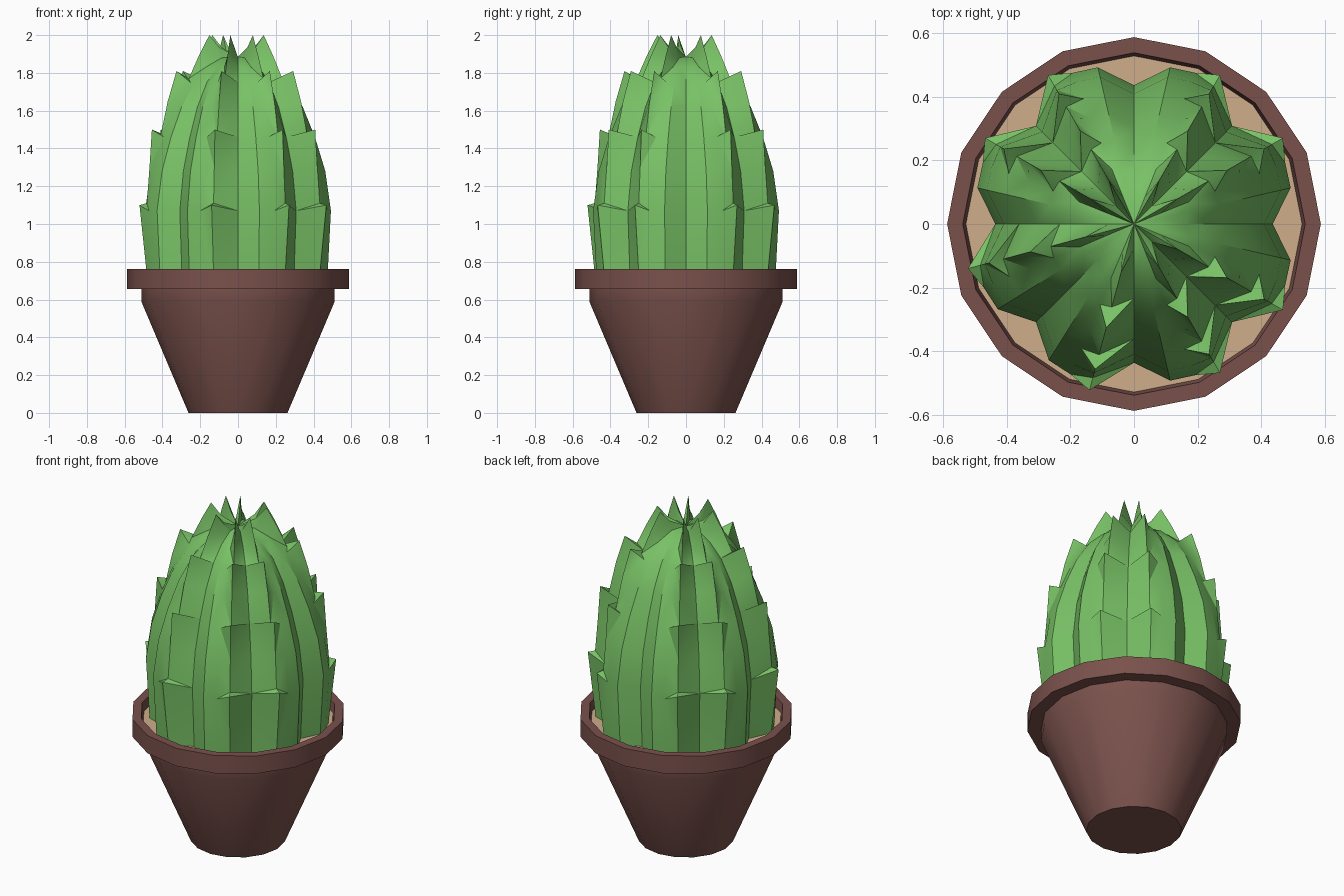
import bpy, bmesh, math

if "Cube" in bpy.data.objects:
    bpy.data.objects.remove(bpy.data.objects["Cube"])


def material(name, color):
    m = bpy.data.materials.new(name)
    m.diffuse_color = (*color, 1)
    m.use_nodes = True
    m.node_tree.nodes["Principled BSDF"].inputs["Base Color"].default_value = m.diffuse_color
    return m


POT = material("brown clay", (0.195, 0.083, 0.072))
SOIL = material("tan sand", (0.62, 0.42, 0.26))
GREEN = material("cactus green", (0.19, 0.54, 0.133))


def loft(name, columns, mat, angle=30):
    """Skin a closed ring of vertical columns (lists of points)."""
    bm = bmesh.new()
    grid = [[bm.verts.new(p) for p in col] for col in columns]
    for i, a in enumerate(grid):
        b = grid[(i + 1) % len(grid)]
        for j in range(len(a) - 1):
            bm.faces.new((a[j], b[j], b[j + 1], a[j + 1]))
    bmesh.ops.remove_doubles(bm, verts=bm.verts, dist=0.0005)
    # tooth sides are bent, so triangulate them
    bmesh.ops.triangulate(bm, faces=[f for f in bm.faces if len(f.verts) == 4 and mat == GREEN])
    bmesh.ops.recalc_face_normals(bm, faces=bm.faces)
    me = bpy.data.meshes.new(name)
    bm.to_mesh(me)
    bm.free()
    me.materials.append(mat)
    ob = bpy.data.objects.new(name, me)
    bpy.context.collection.objects.link(ob)
    bpy.ops.object.select_all(action='DESELECT')
    ob.select_set(True)
    bpy.context.view_layer.objects.active = ob
    bpy.ops.object.shade_smooth_by_angle(angle=math.radians(angle))
    return ob


def column(profile, degrees, scale=1.0):
    a = math.radians(degrees)
    return [(r * scale * math.cos(a), r * scale * math.sin(a), z) for r, z in profile]


def lathe(name, profile, mat, sides=16):
    return loft(name, [column(profile, 360 * i / sides) for i in range(sides)], mat)


# Pot with overhanging rim, and the sand inside it
lathe("pot", [(0, 0), (0.262, 0), (0.512, 0.59), (0.512, 0.655), (0.587, 0.655),
              (0.587, 0.762), (0.538, 0.762), (0.525, 0.69), (0, 0.69)], POT)
lathe("sand", [(0.528, 0.69), (0.528, 0.71), (0, 0.71)], SOIL)

# Cactus: smooth envelope for shoulders and valleys, saw-toothed crest for spines
envelope = [(0.475, 0.69), (0.495, 1.07), (0.495, 1.07), (0.465, 1.28),
            (0.41, 1.46), (0.41, 1.46), (0.345, 1.62), (0.265, 1.75), (0.265, 1.75),
            (0.18, 1.83), (0.09, 1.88), (0.09, 1.88), (0, 1.885)]
crest = [(0.495, 0.69), (0.54, 1.10), (0.50, 1.11), (0.485, 1.30),
         (0.472, 1.50), (0.425, 1.465), (0.385, 1.65), (0.337, 1.81), (0.27, 1.77),
         (0.215, 1.89), (0.157, 2.0), (0.10, 1.935), (0, 1.885)]

columns = []
for k in range(8):
    # each rib leans to one side; the third quadrant leans the other way
    toward_end = (k % 2 == 0) != (k in (4, 5))
    rib = [(13, envelope, 1.02), (22, envelope, 1.035), (30, crest, 1.0)]
    if not toward_end:
        rib = [(45 - d, p, s) for d, p, s in reversed(rib)]
    for d, p, s in [(0, envelope, 0.88)] + rib:
        columns.append(column(p, 45 * k + d, s))
loft("cactus", columns, GREEN, 32)
